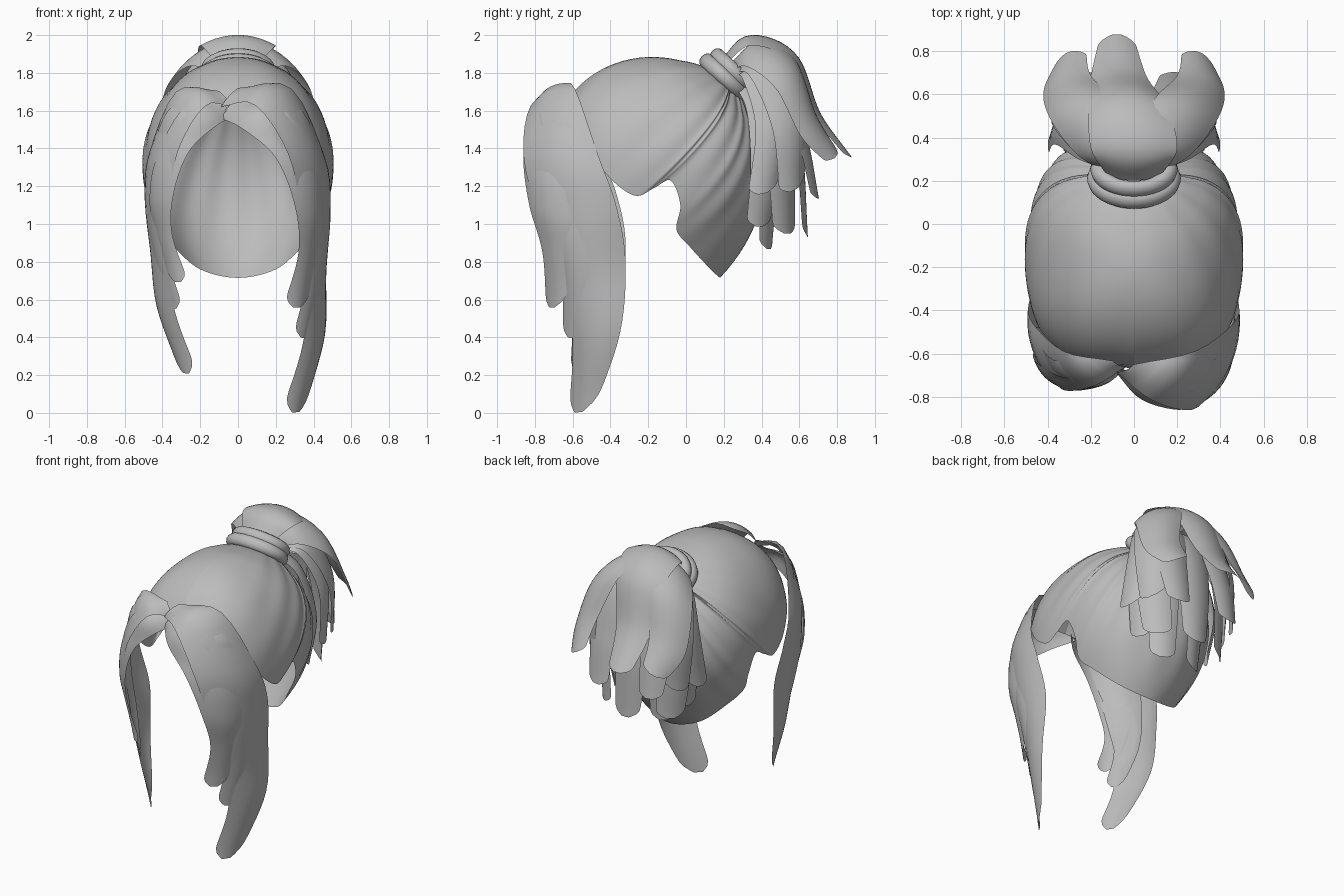
import bpy, math
from mathutils import Vector as V

cube = bpy.data.objects.get("Cube")
if cube:
    bpy.data.objects.remove(cube)

hair = bpy.data.materials.new("hair_grey")
hair.use_nodes = True
GREY = (0.5, 0.5, 0.5, 1)
hair.diffuse_color = GREY
hair.node_tree.nodes["Principled BSDF"].inputs["Base Color"].default_value = GREY


def spline(pts, t):
    """Point at t (0 to 1) on a smooth curve through pts."""
    pts = [V(p) for p in pts]
    last = len(pts) - 1
    i = min(int(t * last), last - 1)
    f = t * last - i
    b, c = pts[i], pts[i + 1]
    a = pts[i - 1] if i > 0 else b * 2 - c
    d = pts[i + 2] if i + 2 <= last else c * 2 - b
    return 0.5 * (2 * b + (c - a) * f + (2 * a - 5 * b + 4 * c - d) * f ** 2
                  + (3 * b - a - 3 * c + d) * f ** 3)


def surface(name, rows, flip=False):
    """Smooth sheet from rows of points."""
    n = len(rows[0])
    faces = []
    for r in range(len(rows) - 1):
        for c in range(n - 1):
            q = [r * n + c, r * n + c + 1, (r + 1) * n + c + 1, (r + 1) * n + c]
            faces.append(q[::-1] if flip else q)
    mesh = bpy.data.meshes.new(name)
    mesh.from_pydata([p for row in rows for p in row], [], faces)
    mesh.materials.append(hair)
    mesh.shade_smooth()
    ob = bpy.data.objects.new(name, mesh)
    bpy.context.collection.objects.link(ob)


def lock(name, edge_a, edge_b, bulge, rows=32, cols=10):
    """Bulged strand between two edge curves, with a rounded tip."""
    grid = []
    for r in range(rows + 1):
        t = 1 - (1 - r / rows) ** 1.4
        a, b = spline(edge_a, t), spline(edge_b, t)
        t0, t1 = max(0, t - 0.01), min(1, t + 0.01)
        mid = lambda k: spline(edge_a, k) + spline(edge_b, k)
        normal = (b - a).cross(mid(t1) - mid(t0)).normalized()
        tip = math.sqrt(max(0.1, 1 - (max(0, t - 0.95) / 0.05) ** 2))
        row = []
        for c in range(cols + 1):
            s = 2 * c / cols - 1
            p = (a + b) / 2 + (b - a) / 2 * s * tip
            row.append(p + normal * bulge * (b - a).length * (1 - (s * tip) ** 2))
        grid.append(row)
    surface(name, grid, bulge < 0)


# Scalp cap: combed from the hairline to the tie over a rounded skull
CENTRE = V((0, -0.2, 1.35))
TIE = V((0, 0.22, 1.77))


def skull(d):
    flat = (abs(d.x / 0.492) ** 2.6 + abs(d.y / 0.59) ** 2.6) ** (2 / 2.6)
    return 1 / math.sqrt(flat + (d.z / 0.54) ** 2)


half = [(0, -.67, 1.57), (.25, -.63, 1.53), (.41, -.52, 1.4), (.47, -.4, 1.24),
        (.485, -.27, 1.15), (.485, -.17, 1.19), (.48, -.08, 1.23), (.46, -.03, 1.1),
        (.41, -.05, .97), (.34, .02, .88), (.2, .13, .76), (0, .18, .715)]
hairline = half + [(-x, y, z) for x, y, z in half[-2::-1]]
COLS, ROWS = 176, 24
tie_dir = (TIE - CENTRE).normalized()
tie_k = (TIE - CENTRE).length / skull(tie_dir)
cap_rows = []
for r in range(ROWS + 1):
    v = r / ROWS
    row = []
    for c in range(COLS + 1):
        end = spline(hairline, c / COLS) - CENTRE
        end_k = end.length / skull(end.normalized())
        d = tie_dir.slerp(end.normalized(), v)
        k = tie_k + (1 - tie_k) * min(1, v * 4) + (end_k - 1) * v ** 2.5
        side = min(c, COLS - c)
        ridge = 0.014 * math.sin(math.pi * side / 8) ** 2 * math.sin(math.pi * v)
        row.append(CENTRE + d * skull(d) * (k + ridge * min(1, side / 24)))
    cap_rows.append(row)
surface("scalp_cap", cap_rows)

# Face-framing locks: inner and outer edge of each
bangs = {
    "long": ([(-.09, -.68, 1.62), (.09, -.82, 1.63), (.27, -.86, 1.36), (.34, -.77, 1.0),
              (.37, -.64, .65), (.34, -.6, .35), (.23, -.62, 0)],
             [(.0, -.65, 1.72), (.28, -.59, 1.72), (.46, -.46, 1.35), (.485, -.37, 1.1),
              (.455, -.32, .8), (.46, -.35, .42), (.35, -.49, .01)]),
    "middle": ([(-.07, -.67, 1.6), (.12, -.82, 1.56), (.28, -.83, 1.3), (.36, -.74, 1.0),
                (.36, -.66, .7), (.29, -.65, .4)],
               [(.05, -.64, 1.69), (.33, -.65, 1.61), (.45, -.52, 1.3), (.47, -.49, 1.0),
                (.45, -.48, .7), (.38, -.54, .4)]),
    "inner": ([(-.09, -.68, 1.56), (.03, -.81, 1.5), (.2, -.86, 1.35), (.3, -.83, 1.1),
               (.32, -.76, .85), (.24, -.74, .56)],
              [(.02, -.66, 1.66), (.25, -.77, 1.6), (.42, -.68, 1.3), (.46, -.61, 1.05),
               (.43, -.58, .85), (.36, -.65, .56)]),
}


def right_side(p):
    """The right bang is shorter and lies closer to the face."""
    x, y, z = p
    return (-(x * 0.8 + 0.1) + 0.075 * max(0, 0.95 - z),
            -0.6 + (y + 0.6) * (0.66 if y < -0.6 else 1), 1.6 + (z - 1.6) * 0.87)


for name, (a, b) in bangs.items():
    lock("left_bang_" + name, a, b, -0.13)
    lock("right_bang_" + name, [right_side(p) for p in a], [right_side(p) for p in b], 0.13)

# Ponytail locks: centre path with half width, turned around z and rolled sideways
SIDES = ((1, "left"), (-1, "right"))


def tail(name, path, turn=0, sx=1, roll=0):
    a = math.radians(turn * sx)
    across = V((math.cos(a), math.sin(a), -roll * sx)).normalized()
    centre = [(V((x * sx, y, z)), w) for x, y, z, w in path]
    lock(name, [p - across * w for p, w in centre], [p + across * w for p, w in centre], 0.14)


tail("ponytail_top", [(0, .22, 1.86, .12), (0, .35, 1.945, .2), (-.03, .55, 1.86, .18),
                      (-.07, .68, 1.57, .13), (-.08, .86, 1.34, .08)])
tail("ponytail_under", [(0, .3, 1.8, .1), (0, .5, 1.72, .14), (0, .58, 1.4, .13),
                        (.02, .62, .93, .09)])
for sx, side in SIDES:
    tail(side + "_ponytail_upper", [(.06, .27, 1.85, .09), (.14, .37, 1.9, .15),
         (.24, .53, 1.79, .17), (.31, .65, 1.52, .13), (.29, .78, 1.35, .08)], -20, sx, .5)
    tail(side + "_ponytail_outer", [(.08, .3, 1.83, .08), (.2, .43, 1.83, .13),
         (.3, .55, 1.55, .13), (.31, .56, 1.18, .09)], -50, sx, .4)
    tail(side + "_ponytail_side", [(.1, .31, 1.78, .06), (.22, .39, 1.79, .1),
         (.33, .46, 1.53, .1), (.37, .4, 1.16, .08)], -70, sx, .2)
    tail(side + "_ponytail_back", [(.06, .3, 1.8, .08), (.15, .5, 1.75, .12),
         (.2, .61, 1.45, .11), (.2, .68, 1.13, .08)], -10, sx)
    tail(side + "_ponytail_low", [(.06, .3, 1.78, .08), (.18, .45, 1.7, .11),
         (.26, .5, 1.35, .11), (.24, .52, .95, .09)], -40, sx)
    tail(side + "_ponytail_inner", [(.04, .3, 1.75, .06), (.1, .42, 1.6, .09),
         (.13, .44, 1.25, .1), (.12, .42, .87, .08)], -25, sx)
    tail(side + "_ponytail_front", [(.1, .3, 1.75, .06), (.2, .39, 1.6, .08),
         (.28, .42, 1.3, .09), (.26, .38, .99, .07)], -60, sx)

# Hair tie: two stacked oval rings
for name, y, z, size in (("lower_hair_tie", .21, 1.77, .175), ("upper_hair_tie", .255, 1.805, .16)):
    bpy.ops.mesh.primitive_torus_add(major_segments=40, minor_segments=12, major_radius=size,
                                     minor_radius=.042, location=(0, y, z),
                                     rotation=(math.radians(-43), 0, 0))
    ring = bpy.context.object
    ring.name = name
    ring.scale = (1, .8, 1)
    ring.data.materials.append(hair)
    bpy.ops.object.shade_smooth()
